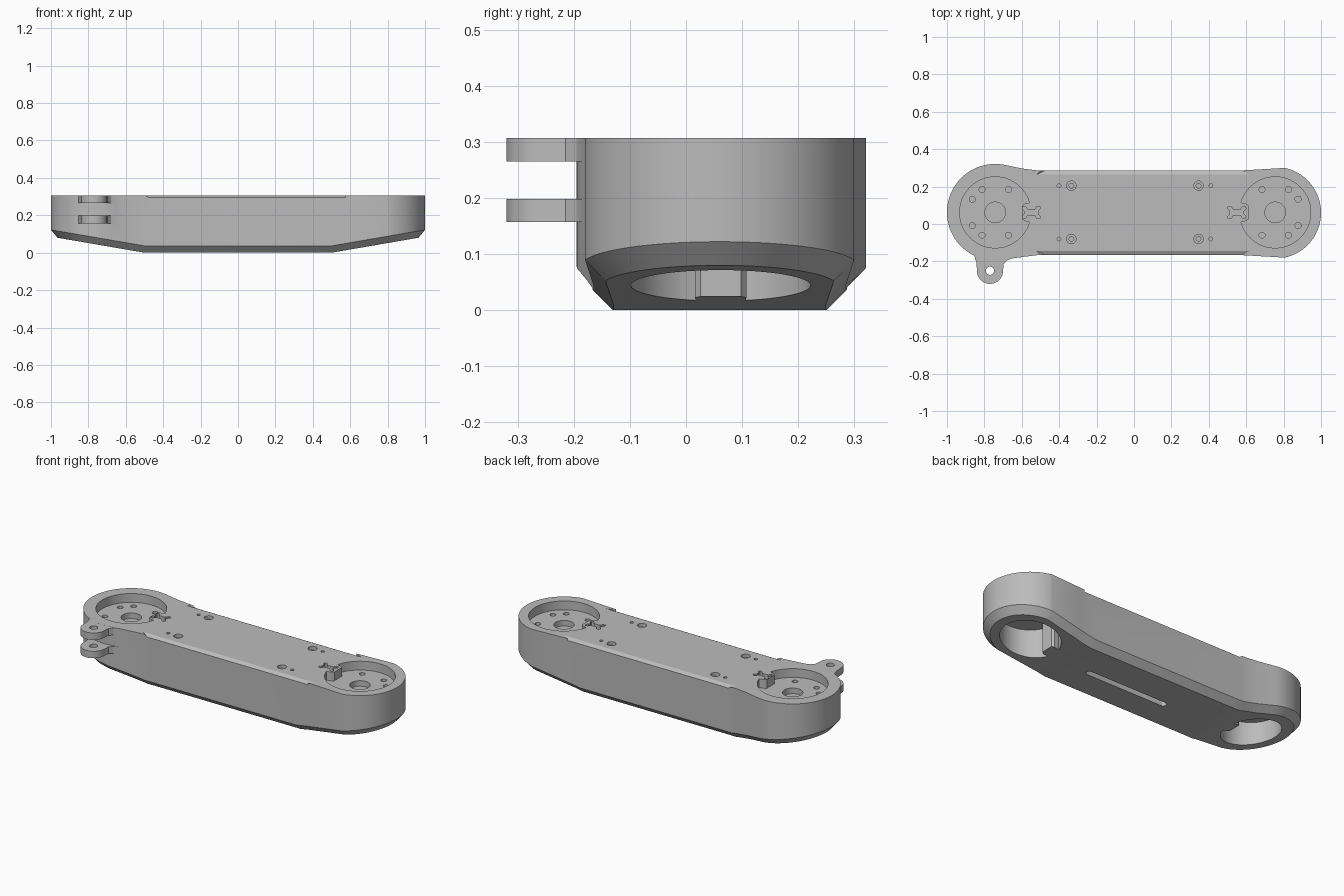
import bpy, bmesh
from math import sin, cos, radians
from mathutils import Vector

if "Cube" in bpy.data.objects:
    bpy.data.objects.remove(bpy.data.objects["Cube"], do_unlink=True)

TOP = 0.307
MID_Y = 0.062
ENDS = ((-0.742, -1), (0.755, 1))      # hub centre x, outward direction

grey = bpy.data.materials.new("light_grey")
grey.use_nodes = True
colour = (0.5, 0.5, 0.5, 1)
grey.diffuse_color = colour
grey.node_tree.nodes["Principled BSDF"].inputs["Base Color"].default_value = colour


def arc(cx, cy, r, a0, a1, n):
    return [(cx + r * cos(radians(a0 + (a1 - a0) * i / n)),
             cy + r * sin(radians(a0 + (a1 - a0) * i / n))) for i in range(n + 1)]


def circle(cx, cy, r, n=32):
    return arc(cx, cy, r, 0, 360, n)[:-1]


def prism(bm, outline, z0, z1):
    """Closed vertical prism from a plan outline."""
    verts = [bm.verts.new((x, y, z0)) for x, y in outline]
    face = bm.faces.new(verts)
    new = bmesh.ops.extrude_face_region(bm, geom=[face])["geom"]
    for v in new:
        if isinstance(v, bmesh.types.BMVert):
            v.co.z = z1
    bmesh.ops.recalc_face_normals(bm, faces=bm.faces)


def make(name, bm):
    mesh = bpy.data.meshes.new(name)
    bmesh.ops.recalc_face_normals(bm, faces=bm.faces)
    bm.to_mesh(mesh)
    bm.free()
    mesh.materials.append(grey)
    ob = bpy.data.objects.new(name, mesh)
    bpy.context.collection.objects.link(ob)
    return ob


def combine(target, bm, operation):
    """Boolean a helper into the target, then drop the helper."""
    helper = make("helper", bm)
    helper.hide_render = True
    mod = target.modifiers.new("boolean", 'BOOLEAN')
    mod.operation, mod.solver, mod.object = operation, 'EXACT', helper
    bpy.context.view_layer.objects.active = target
    bpy.ops.object.modifier_apply(modifier=mod.name)
    bpy.data.objects.remove(helper, do_unlink=True)


def hub_pocket(cx, out, r):
    """Round pocket with a tab standing in on its inner side."""
    pts = arc(0, 0, r, 16, 344, 56)
    pts += [(r - 0.035, -0.046), (r - 0.047, -0.036), (r - 0.047, 0.036), (r - 0.035, 0.046)]
    return [(cx - out * x, MID_Y + y) for x, y in pts]


def mirror_y(pts):
    return [(x, 2 * 0.06 - y) for x, y in reversed(pts)]


# Arm body: two round ends flowing into a straight middle
right_back = [(0.55, 0.285), (0.62, 0.289)]
left_back = [(-0.6, 0.297), (-0.52, 0.287), (-0.45, 0.285)][::-1]
outline = (right_back[::-1] + left_back + arc(-0.742, 0.063, 0.258, 78, 282, 56)
           + mirror_y(left_back) + mirror_y(right_back[::-1])
           + arc(0.755, 0.06, 0.245, -78, 78, 50))
bm = bmesh.new()
prism(bm, outline, 0, TOP)

# Underside rises toward both ends
for _, out in ENDS:
    cut = bmesh.ops.bisect_plane(
        bm, geom=bm.verts[:] + bm.edges[:] + bm.faces[:], dist=1e-5,
        plane_co=(out * 0.5, 0, 0), plane_no=Vector((out * 0.172, 0, -1)).normalized(),
        clear_outer=True)["geom_cut"]
    rim = [e for e in bm.edges if e.is_boundary]
    bmesh.ops.edgeloop_fill(bm, edges=rim)
bmesh.ops.recalc_face_normals(bm, faces=bm.faces)

# Chamfer along the lower rim
rim = []
for e in bm.edges:
    nz = sorted(f.normal.z for f in e.link_faces)
    if len(nz) == 2 and nz[0] < -0.5 and abs(nz[1]) < 0.1:
        rim.append(e)
bmesh.ops.bevel(bm, geom=rim, offset=0.036, offset_type='OFFSET', segments=1,
                profile=0.5, affect='EDGES', clamp_overlap=False)
body = make("arm_body", bm)

# Forked lug on the front of the larger end
lx, ly, lr = -0.77, -0.25, 0.07
lug = ([(-0.855, -0.157), (-0.85, -0.185), (-0.842, -0.205)]
       + arc(lx, ly, lr, 180, 360, 24)
       + [(-0.697, -0.215), (-0.68, -0.195), (-0.63, -0.175), (-0.63, -0.157)])
bm = bmesh.new()
prism(bm, lug, 0.265, TOP - 0.0005)
prism(bm, lug, 0.157, 0.198)
combine(body, bm, 'UNION')

# Hub pockets, lower openings, screw counterbores and lug bore
bm = bmesh.new()
for cx, out in ENDS:
    prism(bm, hub_pocket(cx, out, 0.19), 0.255, 0.4)
    prism(bm, hub_pocket(cx, out, 0.16), -0.1, 0.19)
SCREWS = [(x, y) for x in (-0.335, 0.345) for y in (0.205, -0.08)]
for x, y in SCREWS:
    prism(bm, circle(x, y, 0.025, 24), TOP - 0.02, 0.4)
    side = 1 if x > 0 else -1
    prism(bm, circle(x + side * 0.066, y, 0.01, 16), TOP - 0.03, 0.4)
prism(bm, circle(lx, ly, 0.022, 24), 0.1, 0.4)
# Long slot under the middle
prism(bm, arc(0.34, 0.045, 0.018, -90, 90, 10) + arc(-0.16, 0.045, 0.018, 90, 270, 10),
      -0.1, 0.03)
combine(body, bm, 'DIFFERENCE')

# Hub bolt circles, centre bores, screw sockets and bone-shaped recesses
bm = bmesh.new()
for cx, out in ENDS:
    prism(bm, circle(cx, MID_Y, 0.055, 40), 0.222, 0.29)
    for a in (60, 120, 150, 210, 240, 300):
        px = cx - out * 0.141 * cos(radians(a))
        py = MID_Y + 0.141 * sin(radians(a))
        prism(bm, circle(px, py, 0.016, 20), 0.225, 0.29)
    bone = [(0.02, 0.014), (0.03, 0.032), (0.046, 0.032), (0.048, 0.02), (0.036, 0.008)]
    quarter = bone + [(x, -y) for x, y in reversed(bone)]
    bone = quarter + [(-x, -y) for x, y in quarter]
    prism(bm, [(out * 0.55 + x, MID_Y + y) for x, y in bone], TOP - 0.03, 0.4)
for x, y in SCREWS:
    prism(bm, circle(x, y, 0.014, 6), TOP - 0.05, 0.3)
combine(body, bm, 'DIFFERENCE')

# Shallow bevels along the straight upper edges, running out at both ends
bm = bmesh.new()
for s in (1, -1):
    inner, outer = 0.06 + s * 0.204, 0.06 + s * 0.25
    lo, hi = TOP - 0.0255, TOP + 0.03
    section = [(inner, TOP), (outer, lo), (outer, hi), (inner, hi)]
    caps = []
    for x, run in ((-0.43, -0.09), (0.53, 0.09)):
        ring = []
        for y, z in section:
            shift = run * (z - lo) / (TOP - lo)
            ring.append(bm.verts.new((x + min(shift, run, key=abs), y, z)))
        caps.append(ring)
    bm.faces.new(caps[0])
    bm.faces.new(caps[1][::-1])
    for i in range(4):
        j = (i + 1) % 4
        bm.faces.new((caps[0][j], caps[0][i], caps[1][i], caps[1][j]))
combine(body, bm, 'DIFFERENCE')

# Smooth round walls, crisp edges
bpy.ops.object.select_all(action='DESELECT')
body.select_set(True)
bpy.context.view_layer.objects.active = body
bpy.ops.object.shade_smooth_by_angle(angle=radians(25))
